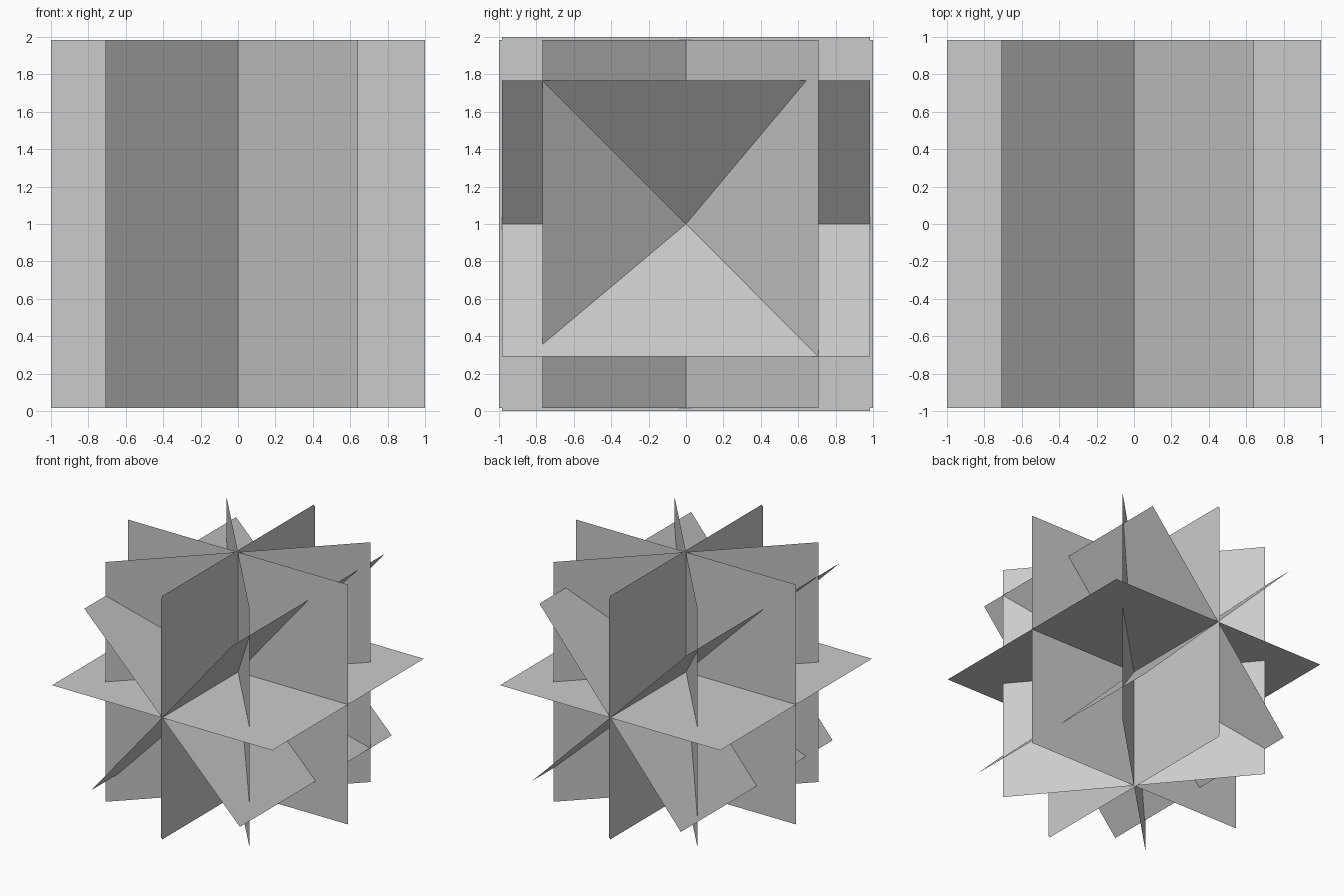
import bpy
from math import sin, cos, radians

if "Cube" in bpy.data.objects:
    bpy.data.objects.remove(bpy.data.objects["Cube"])

R, H, ZC = 1.0, 0.985, 1.0   # half width across the axis, half length along it, centre height


def card(name, angle, axis):
    """Flat card containing the z or y axis, turned by angle around it."""
    c, s = R * cos(radians(angle)), R * sin(radians(angle))
    verts = []
    for side, along in ((-1, -H), (1, -H), (1, H), (-1, H)):
        if axis == 'Z':
            verts.append((side * c, side * s, along))
        else:
            verts.append((side * c, along, side * s))
    mesh = bpy.data.meshes.new(name)
    mesh.from_pydata(verts, [], [(0, 1, 2, 3)])
    obj = bpy.data.objects.new(name, mesh)
    obj.location.z = ZC
    bpy.context.collection.objects.link(obj)
    return obj


# Upright cards fanned around the vertical axis
for i, a in enumerate((0, 45, 90, -50)):
    card(f"upright_card_{i + 1}", a, 'Z')

# Second fan of cards around the front-to-back axis
for i, a in enumerate((0, -45, 90, 50)):
    card(f"tilted_card_{i + 1}", a, 'Y')
